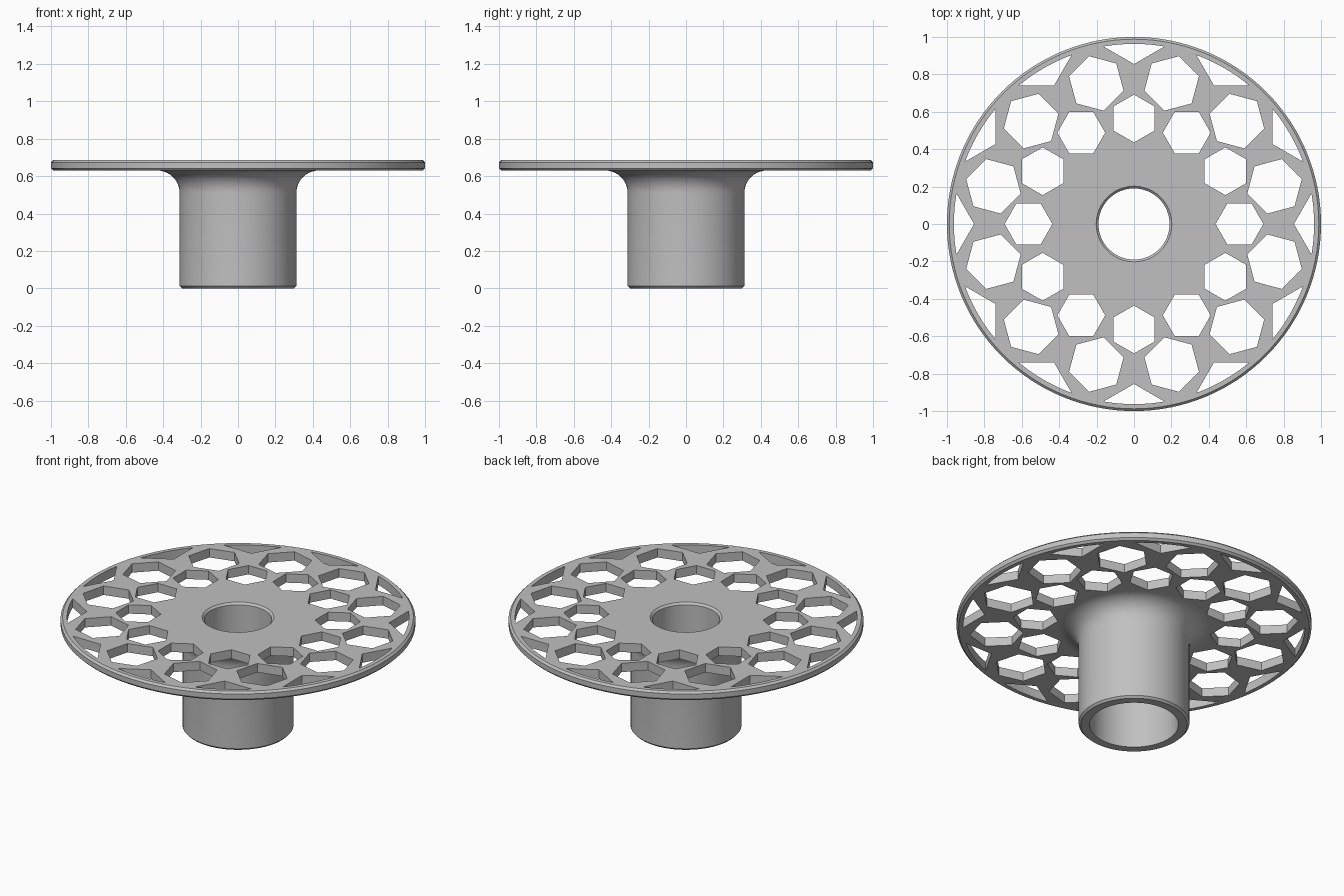
import bpy
import bmesh
from math import cos, sin, pi, radians, sqrt, atan2

default = bpy.data.objects.get("Cube")
if default:
    bpy.data.objects.remove(default, do_unlink=True)

HEIGHT, FLANGE_Z = 0.685, 0.63      # top and underside of the flange
TUBE_R, BORE_R, HOLE_R = 0.312, 0.25, 0.19
FILLET, CHAMFER = 0.12, 0.012
RIM_R = 0.963                       # inside of the solid outer rim
SEGMENTS = 128

grey = bpy.data.materials.new("plain grey")
grey.use_nodes = True
grey.diffuse_color = (0.53, 0.53, 0.53, 1)
grey.node_tree.nodes["Principled BSDF"].inputs["Base Color"].default_value = grey.diffuse_color


def make_object(name, bm):
    bmesh.ops.recalc_face_normals(bm, faces=bm.faces)
    mesh = bpy.data.meshes.new(name)
    bm.to_mesh(mesh)
    bm.free()
    obj = bpy.data.objects.new(name, mesh)
    bpy.context.collection.objects.link(obj)
    mesh.materials.append(grey)
    return obj


def lathe(name, profile):
    """Turn a closed (radius, z) profile about the z axis."""
    bm = bmesh.new()
    rings = []
    for i in range(SEGMENTS):
        a = 2 * pi * i / SEGMENTS
        rings.append([bm.verts.new((r * cos(a), r * sin(a), z)) for r, z in profile])
    n = len(profile)
    for i, ring in enumerate(rings):
        following = rings[(i + 1) % SEGMENTS]
        for j in range(n):
            k = (j + 1) % n
            bm.faces.new((ring[j], following[j], following[k], ring[k]))
    return make_object(name, bm)


def add_prism(bm, outline, angle):
    """Add an upright prism whose outline is turned by angle about z."""
    c, s = cos(angle), sin(angle)
    low, high = [[bm.verts.new((x * c - y * s, x * s + y * c, z)) for x, y in outline]
                 for z in (FLANGE_Z - 0.05, HEIGHT + 0.05)]
    bm.faces.new(low[::-1])
    bm.faces.new(high)
    for i in range(len(outline)):
        k = (i + 1) % len(outline)
        bm.faces.new((low[i], low[k], high[k], high[i]))


def hexagon(centre, radius):
    return [(centre + radius * cos(i * pi / 3), radius * sin(i * pi / 3)) for i in range(6)]


def rim_window(tip):
    """Pointed opening with two straight sides, closed by the rim arc."""
    side = (-tip + sqrt(tip ** 2 - 4 * (tip ** 2 - RIM_R ** 2))) / 2
    end = atan2(side * sin(pi / 3), tip + side * cos(pi / 3))
    arc = [end * (i / 4 - 1) for i in range(9)]
    return [(tip, 0)] + [(RIM_R * cos(a), RIM_R * sin(a)) for a in arc]


# Hollow tube flaring into a thin flange, with a narrower bore at the top
fillet = [(TUBE_R + FILLET * (1 - cos(a)), FLANGE_Z - FILLET * (1 - sin(a)))
          for a in [radians(9 * i) for i in range(11)]]
profile = [(BORE_R, 0), (TUBE_R - CHAMFER, 0), (TUBE_R, CHAMFER)] + fillet + [
    (1 - CHAMFER, FLANGE_Z), (1, FLANGE_Z + CHAMFER),
    (1, HEIGHT - CHAMFER), (1 - CHAMFER, HEIGHT),
    (HOLE_R + CHAMFER, HEIGHT), (HOLE_R, HEIGHT - CHAMFER),
    (HOLE_R, 0.42), (BORE_R, 0.42)]
hub = lathe("flanged_hub", profile)

# Three rings of twelve openings
bm = bmesh.new()
for step in range(12):
    angle = radians(30 * step)
    add_prism(bm, hexagon(0.564, 0.128), angle)
    add_prism(bm, hexagon(0.778, 0.151), angle + radians(15))
    add_prism(bm, rim_window(0.855), angle)
cutter = make_object("opening_cutter", bm)
cutter.hide_render = True

# Cut the openings, then discard the cutter
cut = hub.modifiers.new("openings", "BOOLEAN")
cut.operation = "DIFFERENCE"
cut.solver = "EXACT"
cut.object = cutter
bpy.context.view_layer.update()
finished = bpy.data.meshes.new_from_object(hub.evaluated_get(bpy.context.evaluated_depsgraph_get()))
hub.modifiers.clear()
hub.data = finished
bpy.data.objects.remove(cutter, do_unlink=True)

# Smooth the round walls and keep the edges crisp
bpy.ops.object.select_all(action="DESELECT")
hub.select_set(True)
bpy.context.view_layer.objects.active = hub
bpy.ops.object.shade_smooth_by_angle(angle=radians(30))
